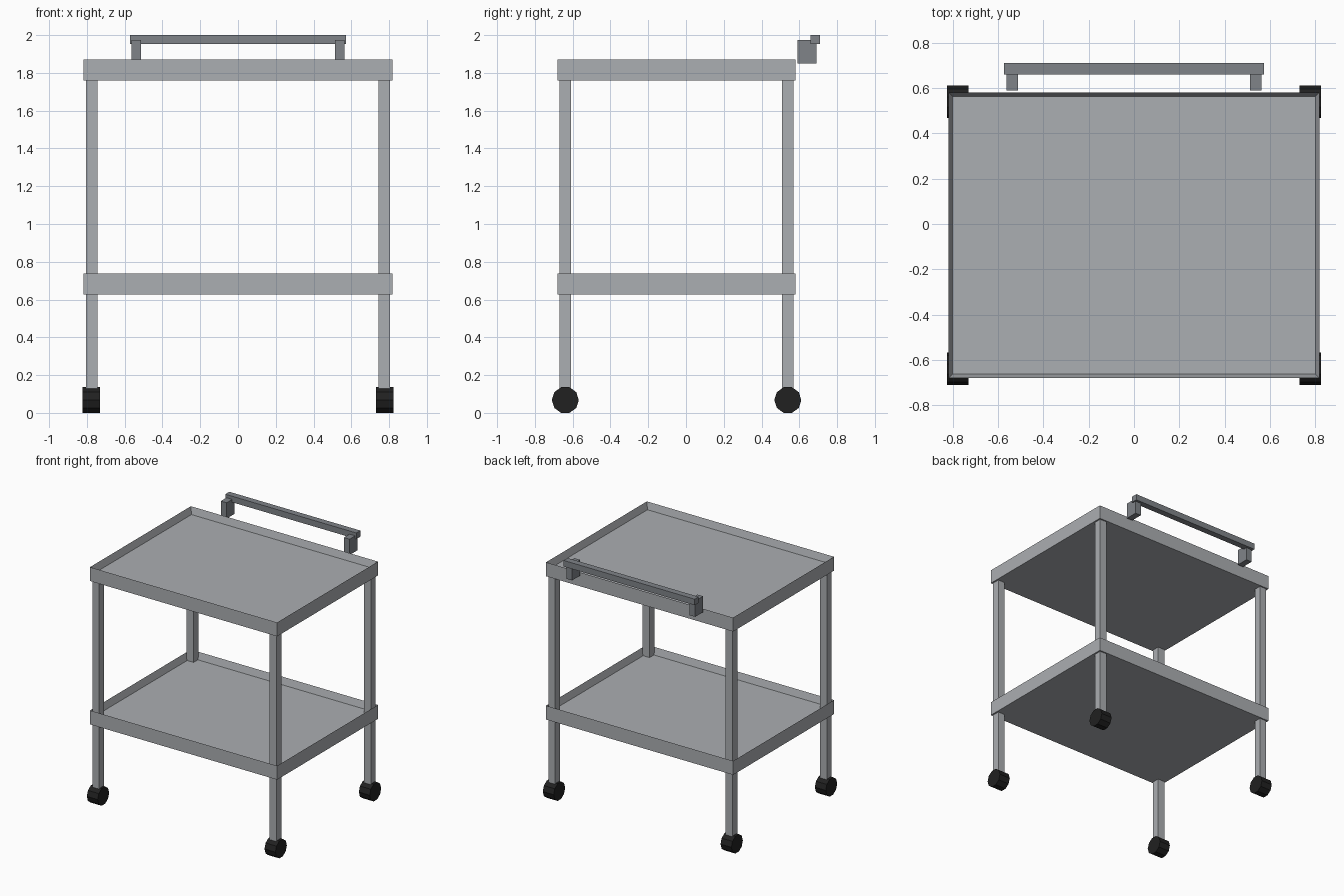
import bpy
import bmesh
import math
from mathutils import Matrix, Vector

cube = bpy.data.objects.get("Cube")
if cube:
    bpy.data.objects.remove(cube, do_unlink=True)


def material(name, rgb):
    mat = bpy.data.materials.new(name)
    mat.use_nodes = True
    color = (*rgb, 1.0)
    mat.diffuse_color = color
    mat.node_tree.nodes["Principled BSDF"].inputs["Base Color"].default_value = color
    return mat


LIGHT = material("light_grey_metal", (0.41, 0.425, 0.445))
DARK = material("dark_grey_metal", (0.215, 0.23, 0.25))
BLACK = material("black_rubber", (0.015, 0.015, 0.015))


def add_object(name, bm, mat):
    mesh = bpy.data.meshes.new(name)
    bm.to_mesh(mesh)
    bm.free()
    mesh.materials.append(mat)
    obj = bpy.data.objects.new(name, mesh)
    bpy.context.collection.objects.link(obj)
    return obj


def box_mesh(low, high):
    """Box between two opposite corners."""
    low, high = Vector(low), Vector(high)
    bm = bmesh.new()
    bmesh.ops.create_cube(bm, size=1)
    bmesh.ops.scale(bm, vec=high - low, verts=bm.verts)
    bmesh.ops.translate(bm, vec=(low + high) / 2, verts=bm.verts)
    return bm


def tray(name, bottom, top):
    """Slab with a raised rim around a sunken floor."""
    bm = box_mesh((-0.818, -0.68, bottom), (0.818, 0.58, top))
    floor = max(bm.faces, key=lambda f: f.calc_center_median().z)
    bmesh.ops.inset_region(bm, faces=[floor], thickness=0.024)
    bmesh.ops.translate(bm, vec=(0, 0, -0.055), verts=floor.verts)
    add_object(name, bm, LIGHT)


def wheel(name, x, y):
    """Ten-sided caster with its axle along x and a flat at the bottom."""
    bm = bmesh.new()
    bmesh.ops.create_cone(bm, cap_ends=True, segments=10,
                          radius1=0.0715, radius2=0.0715, depth=0.095)
    # Put a vertex on the y axis, then lay the axle along x
    angle = math.atan2(*next((v.co.x, v.co.y) for v in bm.verts))
    turn = Matrix.Rotation(math.pi / 2, 4, "Y") @ Matrix.Rotation(angle, 4, "Z")
    bmesh.ops.transform(bm, matrix=turn, verts=bm.verts)
    lift = -min(v.co.z for v in bm.verts)
    bmesh.ops.translate(bm, vec=(x, y, lift), verts=bm.verts)
    add_object(name, bm, BLACK)


# Shelves
tray("upper_tray", 1.76, 1.87)
tray("lower_tray", 0.627, 0.737)

# Legs and wheels at the four corners
for side, sx in (("left", 1), ("right", -1)):
    for end, y in (("front", -0.639), ("back", 0.539)):
        x = sx * 0.775
        leg = box_mesh((x - 0.03, y - 0.03, 0.07), (x + 0.03, y + 0.03, 1.78))
        add_object(f"{end}_{side}_leg", leg, LIGHT)
        wheel(f"{end}_{side}_wheel", sx * 0.777, y)

    # Handle brackets
    x = sx * 0.538
    bracket = box_mesh((x - 0.025, 0.59, 1.85), (x + 0.025, 0.69, 1.975))
    add_object(f"{side}_handle_bracket", bracket, DARK)

# Push handle bar
add_object("handle_bar", box_mesh((-0.573, 0.66, 1.952), (0.573, 0.71, 2.0)), DARK)
